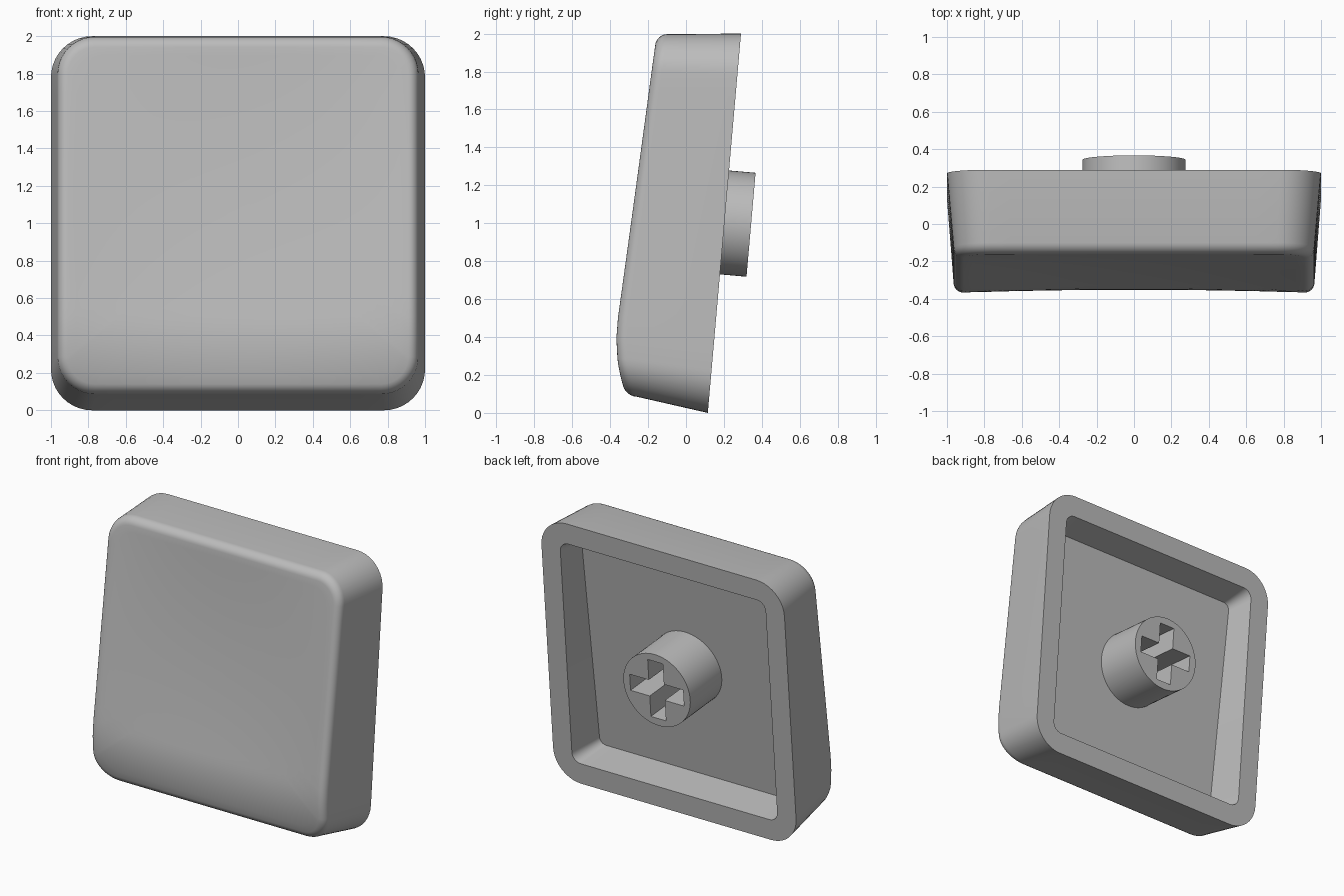
import bpy, bmesh, math
from mathutils import Matrix

if "Cube" in bpy.data.objects:
    bpy.data.objects.remove(bpy.data.objects["Cube"])

grey = bpy.data.materials.new("light_grey")
grey.diffuse_color = (0.5, 0.5, 0.5, 1)
grey.use_nodes = True
grey.node_tree.nodes["Principled BSDF"].inputs["Base Color"].default_value = grey.diffuse_color
TILT = 0.0875                      # lean of the open back


def back(z):
    return 0.115 + TILT * z


def floor(z):
    return -0.03 + 0.137 * (z - 1)


def front(x, z):
    # sloped face, curling back at the bottom, with a shallow finger dish
    y = -0.36 + 0.137 * (z - 0.5) + 0.6 * max(0, 0.5 - z) ** 2
    dish = max(0, 1 - (x / 0.93) ** 2) * max(0, 1 - ((z - 1.04) / 0.92) ** 2)
    return y + 0.035 * dish


def outline(hx, z0, z1, r, corner=10, side=14):
    """Rounded rectangle as (x, z) points with evenly divided sides."""
    cs = [(hx - r, z1 - r), (-hx + r, z1 - r), (-hx + r, z0 + r), (hx - r, z0 + r)]
    pts = []
    for q, (cx, cz) in enumerate(cs):
        arc = [(cx + r * math.cos(a), cz + r * math.sin(a))
               for a in (math.pi / 2 * (q + i / corner) for i in range(corner + 1))]
        nx, nz = cs[(q + 1) % 4]
        a = math.pi / 2 * (q + 1)
        end = (nx + r * math.cos(a), nz + r * math.sin(a))
        pts += arc
        pts += [tuple(s + (e - s) * i / side for s, e in zip(arc[-1], end))
                for i in range(1, side)]
    return pts


def finish(bm, name):
    bmesh.ops.recalc_face_normals(bm, faces=bm.faces)
    me = bpy.data.meshes.new(name)
    bm.to_mesh(me)
    bm.free()
    me.materials.append(grey)
    ob = bpy.data.objects.new(name, me)
    bpy.context.collection.objects.link(ob)
    return ob


def smooth(ob, angle):
    bpy.ops.object.select_all(action='DESELECT')
    ob.select_set(True)
    bpy.context.view_layer.objects.active = ob
    bpy.ops.object.shade_smooth_by_angle(angle=math.radians(angle))


# Cap shell: rings run from the cavity floor, over the rim, to the front centre
rings = [[(x, floor(z), z) for x, z in outline(0.805, 0.195, 1.805, 0.05)],
         [(x, back(z), z) for x, z in outline(0.845, 0.155, 1.845, 0.07)],
         [(x, back(z), z) for x, z in outline(1.0, 0.0, 2.0, 0.22)]]
R = 0.055
for i in range(7):                 # rounded front edge
    a = math.pi / 2 * i / 6
    d = R * (1 - math.cos(a))
    rings.append([(x, front(x, z) + R * (1 - math.sin(a)), z)
                  for x, z in outline(0.965 - d, 0.085 + d, 1.997 - d, 0.2 - d)])
edge = rings[-1]
for k in range(1, 20):             # dished front face
    s = 1 - k / 20
    rings.append([(x * s, front(x * s, 1.04 + (z - 1.04) * s), 1.04 + (z - 1.04) * s)
                  for x, _, z in edge])

bm = bmesh.new()
loops = [[bm.verts.new(p) for p in ring] for ring in rings]
n = len(loops[0])
for a, b in zip(loops, loops[1:]):
    for i in range(n):
        j = (i + 1) % n
        bm.faces.new((a[i], a[j], b[j], b[i]))
bm.faces.new(loops[0])
bm.faces.new(loops[-1])
smooth(finish(bm, "cap_shell"), 30)

# Stem: round post square to the back, with a cross-shaped socket
frame = (Matrix.Translation((0, 0.343, 0.992))
         @ Matrix.Rotation(-math.pi / 2 - math.atan(TILT), 4, 'X'))
bm = bmesh.new()
bmesh.ops.create_cone(bm, cap_ends=True, segments=64, radius1=0.275, radius2=0.275,
                      depth=0.42, matrix=frame @ Matrix.Translation((0, 0, -0.21)))
stem = finish(bm, "stem")

# Cross cutter, drawn as one twelve-sided profile
L, W = 0.22, 0.062
quarter = [(L, -W), (L, W), (W, W)]
bm = bmesh.new()
profile = []
for q in range(4):
    c, s = round(math.cos(q * math.pi / 2)), round(math.sin(q * math.pi / 2))
    profile += [bm.verts.new((x * c - y * s, x * s + y * c, -0.36)) for x, y in quarter]
face = bm.faces.new(profile)
ext = bmesh.ops.extrude_face_region(bm, geom=[face], use_keep_orig=True)
tops = [v for v in ext["geom"] if isinstance(v, bmesh.types.BMVert)]
bmesh.ops.translate(bm, verts=tops, vec=(0, 0, 0.5))
bmesh.ops.transform(bm, matrix=frame, verts=bm.verts)
cutter = finish(bm, "socket_cutter")
cutter.hide_render = True
cutter.hide_set(True)

cut = stem.modifiers.new("socket", 'BOOLEAN')
cut.operation = 'DIFFERENCE'
cut.solver = 'EXACT'
cut.object = cutter
bpy.context.view_layer.objects.active = stem
stem.select_set(True)
bpy.ops.object.modifier_apply(modifier=cut.name)
smooth(stem, 30)
